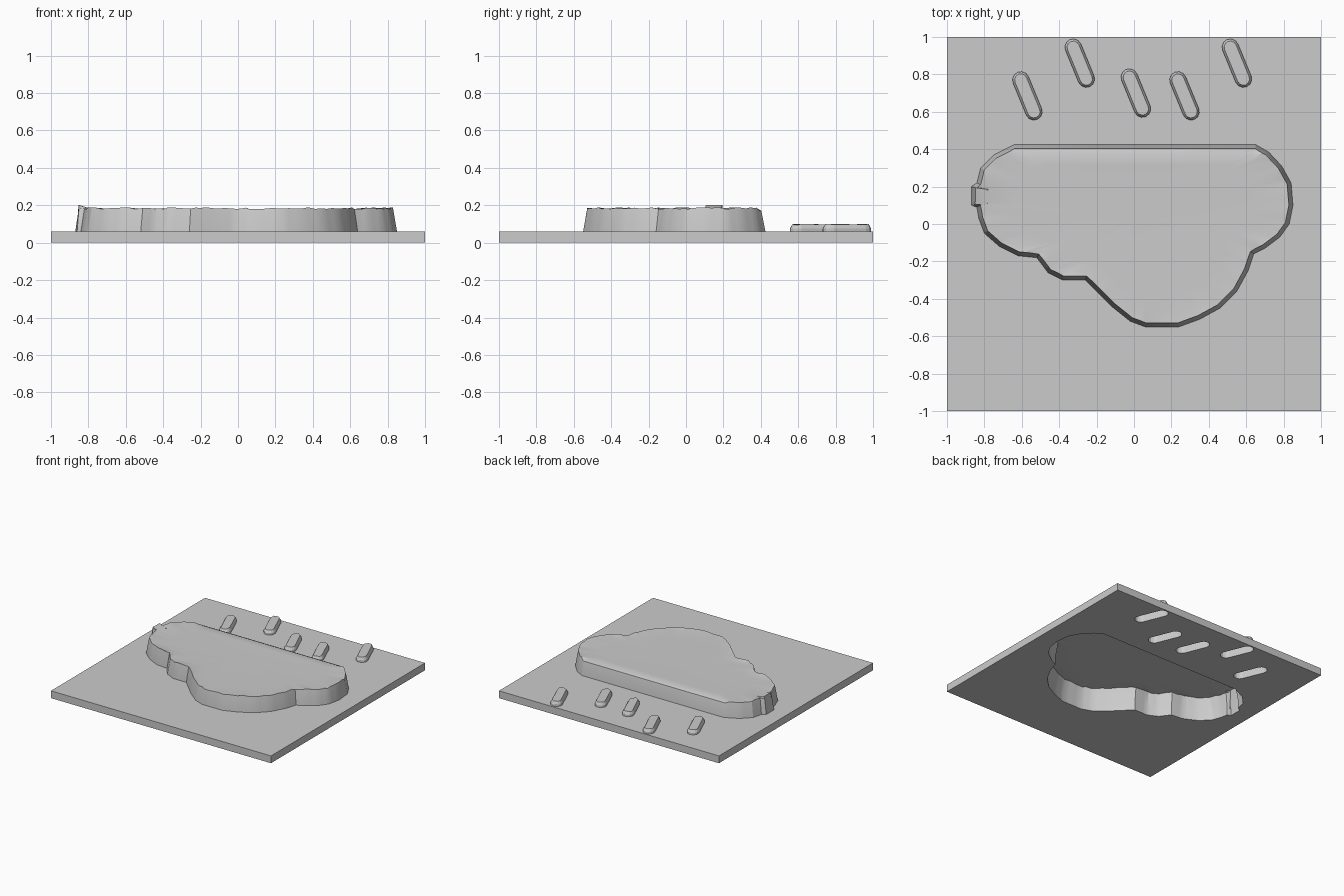
import bpy, bmesh, random
from math import cos, sin, pi, atan2
from mathutils import Vector

random.seed(4)
old = bpy.data.objects.get("Cube")
if old:
    bpy.data.objects.remove(old, do_unlink=True)

SLAB_TOP = 0.06
CLOUD_TOP = 0.183
DROP_TOP = 0.098

grey = bpy.data.materials.new("plain grey")
grey.use_nodes = True
colour = (0.6, 0.6, 0.6, 1)
grey.diffuse_color = colour
grey.node_tree.nodes["Principled BSDF"].inputs["Base Color"].default_value = colour


def finish(bm, name, smooth=None):
    """Turn a bmesh into a named, coloured object."""
    mesh = bpy.data.meshes.new(name)
    bm.to_mesh(mesh)
    bm.free()
    obj = bpy.data.objects.new(name, mesh)
    bpy.context.collection.objects.link(obj)
    mesh.materials.append(grey)
    if smooth:
        bpy.ops.object.select_all(action='DESELECT')
        obj.select_set(True)
        bpy.context.view_layer.objects.active = obj
        bpy.ops.object.shade_smooth_by_angle(angle=smooth)
    return obj


def ring(bm, points, heights):
    return [bm.verts.new((p.x, p.y, z)) for p, z in zip(points, heights)]


def bridge(bm, low, high):
    """Join two counter-clockwise rings with quads facing outward."""
    n = len(low)
    for i in range(n):
        j = (i + 1) % n
        bm.faces.new((low[i], low[j], high[j], high[i]))


def inset(points, distance):
    """Move every point of a counter-clockwise outline inward."""
    moved = []
    for i, p in enumerate(points):
        t = (points((i + 1)) if callable(points) else points[(i + 1) % len(points)]) - points[i - 1]
        moved.append(p + Vector((-t.y, t.x)).normalized() * distance)
    return moved


def subdivide(points, parts):
    result = []
    for i, p in enumerate(points):
        q = points[(i + 1) % len(points)]
        result += [p.lerp(q, k / parts) for k in range(parts)]
    return result


def capsule(centre, half, radius, steps=7):
    """Rounded raindrop outline, counter-clockwise."""
    points = []
    start = atan2(half.y, half.x) - pi / 2
    for side in (1, -1):
        for k in range(steps):
            a = start + pi * k / (steps - 1)
            points.append(centre + half * side + Vector((cos(a), sin(a))) * radius)
        start += pi
    return points


# Cloud outline
corners = [Vector(p) for p in (
    (.65, .425), (.72, .385), (.79, .31), (.84, .22), (.85, .1), (.83, 0),
    (.78, -.07), (.7, -.13), (.64, -.16), (.61, -.25), (.55, -.36),
    (.46, -.45), (.35, -.51), (.24, -.55), (.06, -.55), (-.02, -.52),
    (-.12, -.44), (-.2, -.36), (-.26, -.3), (-.38, -.3), (-.46, -.26),
    (-.52, -.18), (-.62, -.17), (-.72, -.12), (-.8, -.05), (-.83, .03),
    (-.84, .09), (-.87, .1), (-.87, .2), (-.84, .22), (-.82, .3),
    (-.75, .37), (-.64, .425))]
cloud_outline = subdivide(corners[::-1], 3)

# Raindrop outlines
centres = [(-.57, .685), (-.29, .86), (.01, .7), (.27, .685), (.55, .86)]
drop_outlines = [capsule(Vector(c), Vector((.035, -.085)), .045) for c in centres]

# Base slab, open beneath the raised shapes
square = [Vector(p) for p in ((-1, -1), (1, -1), (1, 1), (-1, 1))]
bm = bmesh.new()
outer = []
for z, up in ((0, -1), (SLAB_TOP, 1)):
    edges = []
    for outline in [square, cloud_outline] + drop_outlines:
        verts = ring(bm, outline, [z] * len(outline))
        if outline is square:
            outer.append(verts)
        edges += [bm.edges.new((verts[i - 1], verts[i])) for i in range(len(verts))]
    bmesh.ops.triangle_fill(bm, edges=edges, use_beauty=True, normal=(0, 0, up))
    for f in bm.faces:
        f.normal_update()
        if abs(f.calc_center_median().z - z) < .001 and f.normal.z * up < 0:
            f.normal_flip()
bridge(bm, *outer)
finish(bm, "base_slab")


# Cloud: hollow shell with ribbed sloping walls and a gently dished top
def rim_height(p):
    if p.y > .41:
        return CLOUD_TOP - .013
    if p.x < -.855 and p.y > .09:
        return CLOUD_TOP + .018
    return CLOUD_TOP + random.uniform(-.004, .006)


middle = Vector((.05, .05))
n = len(cloud_outline)
bm = bmesh.new()
rim = inset(cloud_outline, .022)
rings = [ring(bm, cloud_outline, [0] * n),
         ring(bm, cloud_outline, [SLAB_TOP] * n),
         ring(bm, rim, [rim_height(p) for p in cloud_outline])]
for scale, drop in ((.93, .003), (.75, .004), (.4, .006)):
    points = [middle.lerp(p, scale) for p in rim]
    rings.append(ring(bm, points, [CLOUD_TOP - drop] * n))
for low, high in zip(rings, rings[1:]):
    bridge(bm, low, high)
centre = bm.verts.new((middle.x, middle.y, CLOUD_TOP - .006))
for i in range(n):
    bm.faces.new((rings[-1][i - 1], rings[-1][i], centre))
finish(bm, "cloud", smooth=.5)

# Raindrops: small hollow capsules
for number, outline in enumerate(drop_outlines, 1):
    bm = bmesh.new()
    n = len(outline)
    low = ring(bm, outline, [0] * n)
    wall = ring(bm, outline, [SLAB_TOP + .015] * n)
    top = ring(bm, inset(outline, .012),
               [DROP_TOP + random.uniform(-.004, .002) for p in outline])
    bridge(bm, low, wall)
    bridge(bm, wall, top)
    bm.faces.new(top)
    finish(bm, f"raindrop_{number}")
